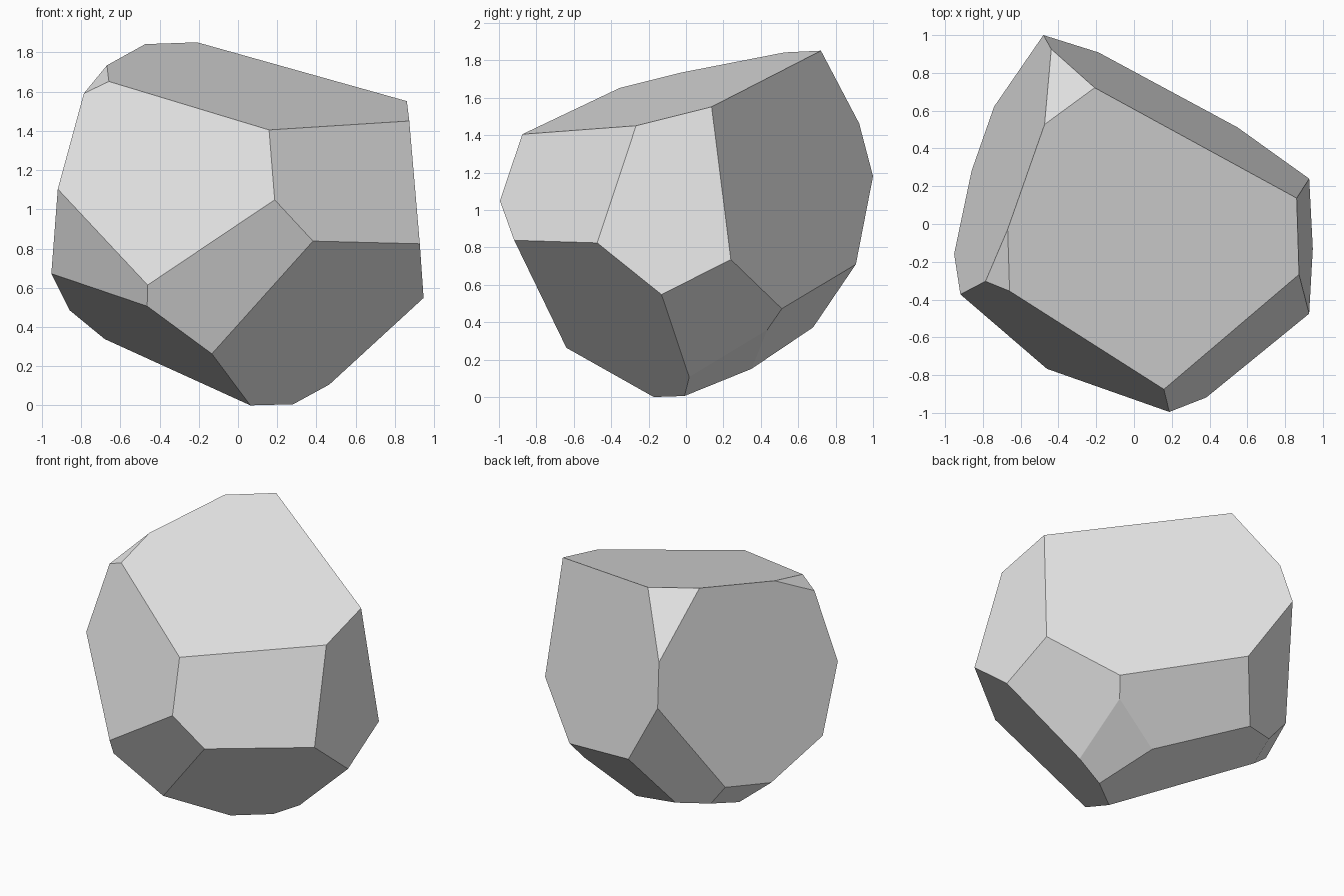
import bpy
import bmesh
from mathutils import Vector

# Remove the default cube only
default_cube = bpy.data.objects.get("Cube")
if default_cube:
    bpy.data.objects.remove(default_cube, do_unlink=True)


def flat_material(name, colour):
    """Plain single-colour material for viewport and render."""
    material = bpy.data.materials.new(name)
    material.use_nodes = True
    material.diffuse_color = colour
    shader = next(n for n in material.node_tree.nodes if n.type == "BSDF_PRINCIPLED")
    shader.inputs["Base Color"].default_value = colour
    shader.inputs["Roughness"].default_value = 0.8
    return material


# Each chisel cut is the vector from the heart of the rock to the nearest
# point of the flat facet; the same vector is the outward facet direction.
facets = {
    # upper facets
    "sloping top": (.100, -.169, .686),
    "rear top chip": (-.546, .711, .696),
    "front top chip": (-.511, -.234, .870),
    # facets around the sides
    "broad front": (-.370, -.675, .197),
    "front corner": (.541, -.656, .264),
    "upright side": (.910, .009, .075),
    "broad back": (.328, .551, .096),
    "broad rear corner": (-.742, .228, .170),
    "narrow front corner": (-.674, -.524, -.209),
    # undercut facets
    "front undercut": (-.052, -.776, -.330),
    "front corner undercut": (.335, -.427, -.508),
    "side undercut": (.572, .294, -.524),
    "back undercut": (.153, .573, -.482),
    "back lower chip": (.305, .384, -.655),
    "long side undercut": (-.397, -.169, -.596),
    "underside": (-.157, .232, -.724),
    "rear corner undercut": (-.311, .792, -.347),
    "rear lower chip": (-.674, .348, -.589),
}


def chisel(bm, foot):
    """Slice off everything beyond one facet plane and cap the cut."""
    geometry = bm.verts[:] + bm.edges[:] + bm.faces[:]
    result = bmesh.ops.bisect_plane(
        bm, geom=geometry, dist=1e-5,
        plane_co=foot, plane_no=foot.normalized(), clear_outer=True)
    rim = [item for item in result["geom_cut"] if isinstance(item, bmesh.types.BMEdge)]
    if rim:
        bmesh.ops.holes_fill(bm, edges=rim, sides=0)


# Start from an oversized block and carve every facet
bm = bmesh.new()
bmesh.ops.create_cube(bm, size=4)
for foot in facets.values():
    chisel(bm, Vector(foot))
bmesh.ops.recalc_face_normals(bm, faces=bm.faces[:])

# Rest the rock on the ground
lowest = min(vertex.co.z for vertex in bm.verts)
bmesh.ops.translate(bm, verts=bm.verts[:], vec=(0, 0, -lowest))

mesh = bpy.data.meshes.new("faceted_rock")
bm.to_mesh(mesh)
bm.free()

# Flat-shaded stone in one grey
for polygon in mesh.polygons:
    polygon.use_smooth = False
mesh.materials.append(flat_material("stone_grey", (.8, .8, .8, 1)))
rock = bpy.data.objects.new("faceted_rock", mesh)
bpy.context.scene.collection.objects.link(rock)
